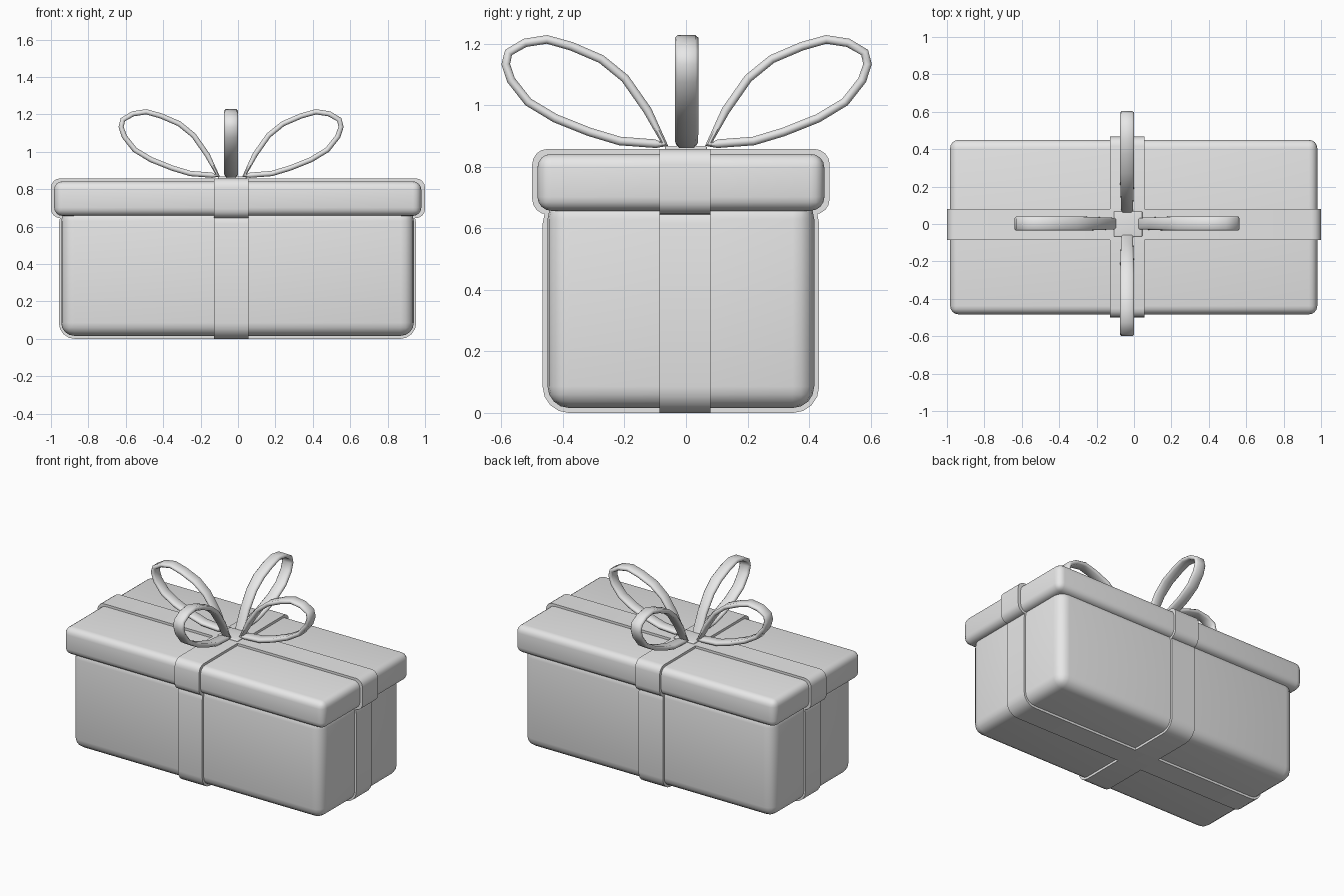
import bpy, bmesh, math
from mathutils import Vector, Matrix

if "Cube" in bpy.data.objects:
    bpy.data.objects.remove(bpy.data.objects["Cube"], do_unlink=True)

grey = bpy.data.materials.new("light_grey")
grey.use_nodes = True
grey.diffuse_color = (0.8, 0.8, 0.8, 1)
grey.node_tree.nodes["Principled BSDF"].inputs["Base Color"].default_value = (0.8, 0.8, 0.8, 1)


def finish(name, bm, angle=40):
    bmesh.ops.recalc_face_normals(bm, faces=bm.faces)
    mesh = bpy.data.meshes.new(name)
    bm.to_mesh(mesh)
    bm.free()
    mesh.materials.append(grey)
    ob = bpy.data.objects.new(name, mesh)
    bpy.context.collection.objects.link(ob)
    bpy.ops.object.select_all(action='DESELECT')
    ob.select_set(True)
    bpy.context.view_layer.objects.active = ob
    bpy.ops.object.shade_smooth_by_angle(angle=math.radians(angle))
    return ob


def rounded_box(name, low, high, radius, axis=None):
    """Box between two corners; rounds all edges, or only those along one axis."""
    low, high = Vector(low), Vector(high)
    bm = bmesh.new()
    bmesh.ops.create_cube(bm, size=1)
    bmesh.ops.scale(bm, vec=high - low, verts=bm.verts)
    bmesh.ops.translate(bm, vec=(low + high) / 2, verts=bm.verts)
    edges = [e for e in bm.edges if axis is None or
             abs((e.verts[0].co - e.verts[1].co).normalized()[axis]) > 0.9]
    bmesh.ops.bevel(bm, geom=edges, offset=radius, segments=4, profile=0.5, affect='EDGES')
    return finish(name, bm)


# Box and lid
rounded_box("box_body", (-0.945, -0.45, 0.016), (0.94, 0.417, 0.70), 0.07)
rounded_box("lid", (-0.983, -0.483, 0.657), (0.98, 0.45, 0.842), 0.045)

# Ribbon bands wrapped around the body and the lid
rounded_box("body_ribbon_long", (-0.958, -0.086, 0), (0.953, 0.08, 0.70), 0.085, axis=1)
rounded_box("body_ribbon_short", (-0.128, -0.466, 0), (0.056, 0.433, 0.70), 0.085, axis=0)
rounded_box("lid_ribbon_long", (-1.0, -0.086, 0.645), (1.0, 0.08, 0.858), 0.05, axis=1)
rounded_box("lid_ribbon_short", (-0.128, -0.5, 0.645), (0.056, 0.467, 0.858), 0.05, axis=0)

# Knot plate under the bow
rounded_box("bow_knot", (-0.107, -0.068, 0.85), (0.045, 0.068, 0.868), 0.006)

# Outer outline of one bow loop: distance from the centre, height
OUTLINE = [(0.06, 0.868), (0.115, 0.99), (0.19, 1.097), (0.27, 1.162), (0.37, 1.205),
           (0.453, 1.228), (0.53, 1.216), (0.59, 1.18), (0.602, 1.133), (0.583, 1.075),
           (0.524, 1.0), (0.433, 0.945), (0.32, 0.90), (0.22, 0.87), (0.1, 0.861)]
HALF_WIDTH, THICK = 0.038, 0.028
# Band cross-section with clipped corners: across, inward
SECTION = [(-1, 0.3), (-0.75, 0), (0.75, 0), (1, 0.3), (1, 0.7), (0.75, 1), (-0.75, 1), (-1, 0.7)]


def bow_loop(name, turn):
    bm = bmesh.new()
    path = [Vector((r, 0, z)) for r, z in OUTLINE]
    n = len(path)
    rings = []
    for i, p in enumerate(path):
        t = ((path[(i + 1) % n] - p).normalized() + (p - path[i - 1]).normalized()).normalized()
        inward = Vector((t.z, 0, -t.x))
        width = HALF_WIDTH * min(1, 0.75 + p.x)
        rings.append([bm.verts.new(p + Vector((0, a * width, 0)) + inward * b * THICK)
                      for a, b in SECTION])
    k = len(SECTION)
    for i in range(n):
        a, b = rings[i], rings[(i + 1) % n]
        for j in range(k):
            bm.faces.new((a[j], a[(j + 1) % k], b[(j + 1) % k], b[j]))
    move = Matrix.Translation((-0.037, 0.002, 0)) @ Matrix.Rotation(math.radians(turn), 4, 'Z')
    bmesh.ops.transform(bm, matrix=move, verts=bm.verts)
    finish(name, bm, 50)


# Four loops of the bow
for side, turn in (("left", 0), ("back", 90), ("right", 180), ("front", 270)):
    bow_loop("bow_loop_" + side, turn)
